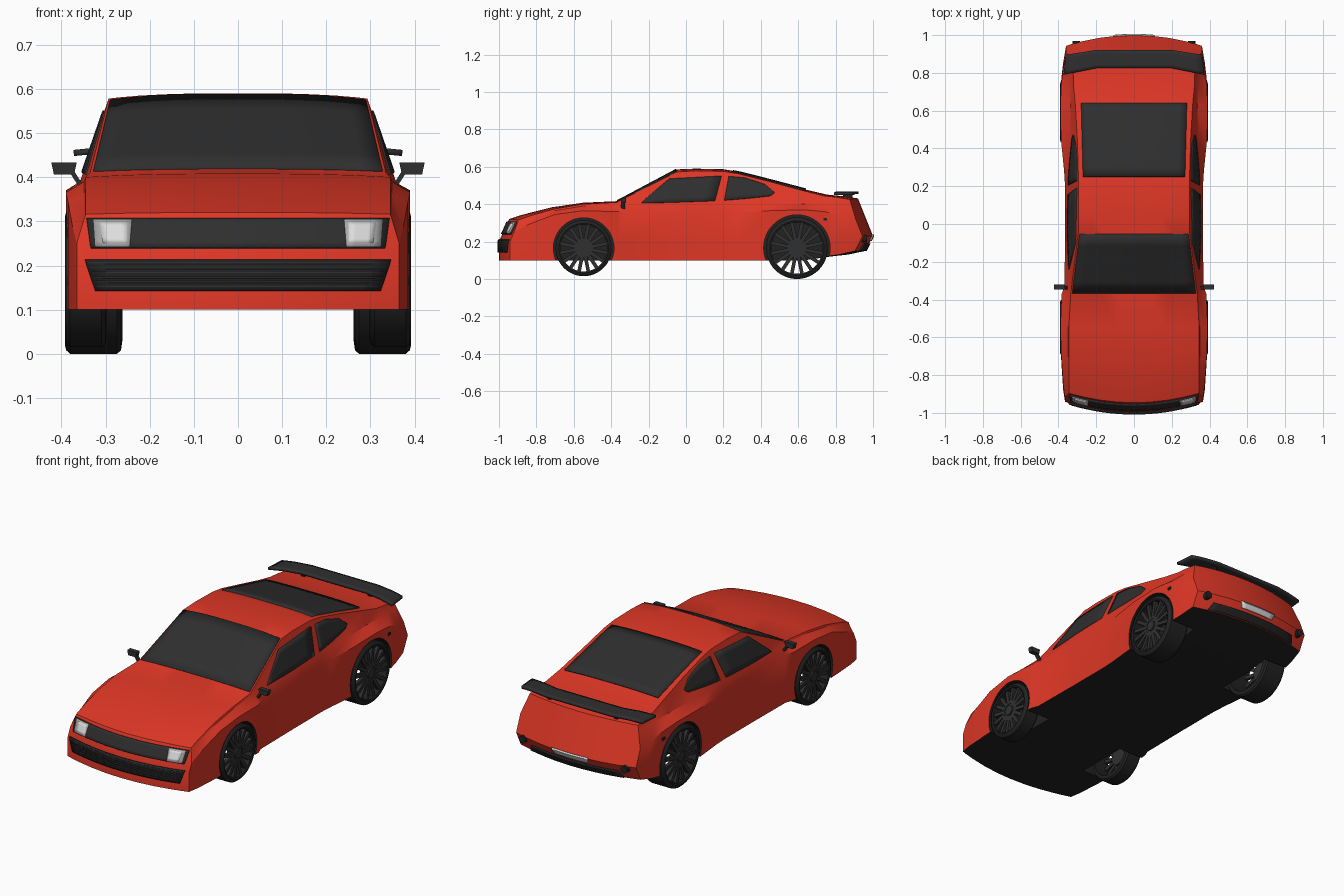
import bpy, bmesh, math
from mathutils import Matrix, Vector

if "Cube" in bpy.data.objects:
    bpy.data.objects.remove(bpy.data.objects["Cube"])


def material(name, rgb):
    m = bpy.data.materials.new(name)
    m.diffuse_color = (*rgb, 1)
    m.use_nodes = True
    m.node_tree.nodes["Principled BSDF"].inputs["Base Color"].default_value = m.diffuse_color
    return m


RED = material("red_paint", (0.74, 0.038, 0.019))
GLASS = material("dark_glass", (0.028, 0.028, 0.028))
BLACK = material("black_trim", (0.016, 0.016, 0.016))
RIM = material("dark_rim", (0.03, 0.03, 0.03))
GREY = material("lamp_grey", (0.42, 0.42, 0.42))
WHITE = material("lens_white", (0.72, 0.72, 0.72))


def finish(name, bm, *mats, angle=25):
    bmesh.ops.recalc_face_normals(bm, faces=bm.faces)
    me = bpy.data.meshes.new(name)
    bm.to_mesh(me)
    bm.free()
    ob = bpy.data.objects.new(name, me)
    bpy.context.collection.objects.link(ob)
    for m in mats:
        me.materials.append(m)
    smooth(ob, angle)
    return ob


def smooth(ob, angle):
    bpy.ops.object.select_all(action='DESELECT')
    bpy.context.view_layer.objects.active = ob
    ob.select_set(True)
    bpy.ops.object.shade_smooth_by_angle(angle=math.radians(angle))


# Body stations: y, half width, bottom, shoulder z, top half width, top z, crown
ST = [(-1.0, .365, .10, .25, .345, .316, .004), (-.93, .375, .10, .29, .345, .337, .006),
      (-.75, .385, .10, .345, .345, .375, .008), (-.55, .39, .10, .365, .345, .40, .008),
      (-.37, .383, .10, .36, .335, .41, .006), (-.33, .368, .10, .36, .33, .430, .007),
      (-.05, .365, .10, .355, .295, .572, .014), (.05, .365, .10, .355, .293, .578, .012),
      (.2, .365, .10, .355, .293, .575, .012), (.28, .37, .10, .355, .295, .563, .01),
      (.45, .387, .10, .365, .30, .52, .01), (.64, .39, .10, .37, .31, .472, .008),
      (.80, .385, .12, .36, .32, .445, .006), (.90, .375, .13, .34, .322, .437, .006),
      (1.0, .36, .15, .32, .325, .425, .006)]
COLS = (0, .25, .5, .75, .92)


def station(y):
    for a, b in zip(ST, ST[1:]):
        if y <= b[0]:
            t = (y - a[0]) / (b[0] - a[0])
            return [p + (q - p) * t for p, q in zip(a, b)]
    return ST[-1]


def warp(x, y, z):
    """Curve the nose and tail in plan and rake them in side view."""
    f = min(1, max(0, (-.6 - y) / .4))
    r = min(1, max(0, (y - .6) / .4))
    bow = .06 * (x / .37) ** 2
    dy = f * (bow + .45 * max(0, z - .2))
    dy -= r * (bow + .4 * max(0, z - .23) + .5 * max(0, .23 - z))
    return Vector((x, y + dy, z))


def mid_z(y):
    return .23 if y > .7 else .2


def build_body():
    bm = bmesh.new()
    rings = []
    for y, w, zb, zs, wt, zt, cr in ST:
        zd = min(.40, zt - .01)
        half = [(w * f, zb) for f in COLS]
        half += [(w, zb), (w, mid_z(y)), (w, zs), (wt + .345 * (zt - zd), zd), (wt, zt)]
        half += [(wt * f, zt + cr * (1 - f ** 3)) for f in reversed(COLS)]
        full = half + [(-x, z) for x, z in half[13:0:-1]]
        rings.append([bm.verts.new(warp(x, y, z)) for x, z in full])
    for a, b in zip(rings, rings[1:]):
        for j in range(28):
            k = (j + 1) % 28
            bm.faces.new((a[j], a[k], b[k], b[j]))
    # nose and tail faces
    for ring, s in ((rings[0], ST[0]), (rings[-1], ST[-1])):
        mid = {5: ring[6], -5: ring[22]}
        for c in range(-4, 5):
            x = math.copysign(s[1] * COLS[abs(c)], c)
            mid[c] = bm.verts.new(warp(x, s[0], mid_z(s[0])))
        for c in range(-5, 5):
            bm.faces.new((ring[c % 28], ring[(c + 1) % 28], mid[c + 1], mid[c]))
            up = [mid[c], mid[c + 1]]
            up += [ring[7], ring[8]] if c == 4 else []
            up += [ring[13 - c], ring[14 - c]]
            up += [ring[20], ring[21]] if c == -5 else []
            bm.faces.new(up)
    bmesh.ops.recalc_face_normals(bm, faces=bm.faces)
    for f in bm.faces:
        f.material_index = 1 if f.normal.z < -.7 else 0
    return finish("body", bm, RED, BLACK)


body = build_body()
WHEELS = (("front", -.547, .165, .15, .095, .162), ("rear", .593, .165, .165, .13, .178))

# Wheel arches
for side in (1, -1):
    for name, y, z, r, width, arch in WHEELS:
        bm = bmesh.new()
        bmesh.ops.create_cone(bm, cap_ends=True, segments=48, radius1=arch, radius2=arch, depth=.25,
                              matrix=Matrix.Translation((side * .365, y, z)) @ Matrix.Rotation(math.pi / 2, 4, 'Y'))
        for f in bm.faces:
            f.material_index = 1
        cutter = finish("arch_cutter", bm, RED, BLACK)
        cutter.hide_render = True
        mod = body.modifiers.new("arch", 'BOOLEAN')
        mod.operation, mod.solver, mod.object = 'DIFFERENCE', 'EXACT', cutter
        bpy.context.view_layer.objects.active = body
        bpy.ops.object.modifier_apply(modifier=mod.name)
        bpy.data.objects.remove(cutter)
smooth(body, 25)


def wheel(name, side, y, z, r, width):
    place = Matrix.Translation((side * .392, y, z)) @ Matrix.Diagonal((-side, 1, 1, 1))
    inner, n = r * .83, 48
    # tyre: closed lathe profile of (depth from outer face, radius)
    prof = [(.004, inner), (0, inner + .008), (.003, r - .008), (.012, r),
            (width - .012, r), (width - .003, r - .008), (width, inner)]
    bm = bmesh.new()
    rings = []
    for i in range(n):
        a = 2 * math.pi * i / n
        rings.append([bm.verts.new(place @ Vector((d, q * math.cos(a), q * math.sin(a)))) for d, q in prof])
    for i in range(n):
        p, q = rings[i], rings[(i + 1) % n]
        for j in range(len(prof)):
            k = (j + 1) % len(prof)
            bm.faces.new((p[j], p[k], q[k], q[j]))
    finish(name + "_tyre", bm, BLACK, angle=35)
    # rim: hub and spokes
    bm = bmesh.new()
    turn = Matrix.Rotation(math.pi / 2, 4, 'Y')
    for rad, d0, depth in ((.05, .012, .03), (.028, .004, .02)):
        bmesh.ops.create_cone(bm, cap_ends=True, segments=24, radius1=rad, radius2=rad, depth=depth,
                              matrix=place @ Matrix.Translation((d0 + depth / 2, 0, 0)) @ turn)
    for i in range(16):
        rot = Matrix.Rotation(2 * math.pi * (i + .5) / 16, 4, 'X')
        length = inner - .035
        bmesh.ops.create_cube(bm, size=1, matrix=place @ rot @ Matrix.Translation((.019, 0, .04 + length / 2))
                              @ Matrix.Diagonal((.018, .019, length, 1)))
    finish(name + "_rim", bm, RIM)


for side, tag in ((1, "left"), (-1, "right")):
    for name, y, z, r, width, arch in WHEELS:
        wheel(f"{name}_{tag}_wheel", side, y, z, r, width)


def panel(name, mat, lower, upper, surf, thick=.009, k=4, rows=5):
    """Thin plate between two polylines, laid onto a surface."""
    def refine(line):
        out = [line[0]]
        for a, b in zip(line, line[1:]):
            out += [tuple(p + (q - p) * i / k for p, q in zip(a, b)) for i in range(1, k + 1)]
        return out
    lo, hi = refine(lower), refine(upper)
    bm = bmesh.new()
    grid = []
    for r in range(rows + 1):
        t = r / rows
        grid.append([bm.verts.new(surf(*(p + (q - p) * t for p, q in zip(a, b)))) for a, b in zip(lo, hi)])
    for g, h in zip(grid, grid[1:]):
        for i in range(len(g) - 1):
            bm.faces.new((g[i], g[i + 1], h[i + 1], h[i]))
    ob = finish(name, bm, mat)
    mod = ob.modifiers.new("thickness", 'SOLIDIFY')
    mod.thickness, mod.offset = thick, 0
    return ob


def on_top(x, y):
    s = station(y)
    f = min(1, abs(x) / s[4])
    return Vector((x, y, s[5] + s[6] * (1 - f ** 3)))


def on_side(side):
    def surf(y, z):
        s = station(y)
        return Vector((side * (s[4] + .345 * (s[5] - z)), y, z))
    return surf


def on_nose(out):
    return lambda x, z: warp(x, -1, z) - Vector((0, out, 0))


def on_tail(x, z):
    return warp(x, 1, z) + Vector((0, .002, 0))


# Windows
panel("windshield", GLASS, [(-.327, -.366), (.327, -.366)], [(-.289, -.052), (.289, -.052)], on_top, k=14)
panel("rear_window", GLASS, [(-.28, .64), (.28, .64)], [(-.27, .25), (.27, .25)], on_top, k=14, rows=8)
for side, tag in ((1, "left"), (-1, "right")):
    panel("front_side_window_" + tag, GLASS, [(-.24, .405), (-.1, .408), (.155, .417)],
          [(-.225, .42), (-.09, .535), (.19, .55)], on_side(side))
    panel("rear_side_window_" + tag, GLASS, [(.205, .42), (.33, .43), (.45, .443), (.47, .458)],
          [(.228, .548), (.315, .54), (.42, .506), (.472, .464)], on_side(side))

# Nose: grilles and headlights
panel("upper_grille", GLASS, [(-.333, .24), (.333, .24)], [(-.342, .306), (.342, .306)], on_nose(.003), k=16)
panel("lower_grille", BLACK, [(-.322, .142), (.322, .142)], [(-.346, .212), (.346, .212)], on_nose(.003), k=16, rows=6)
for i in range(6):
    z = .150 + i * .0105
    w = .318 + i * .004
    panel("grille_bar", GLASS, [(-w, z), (w, z)], [(-w, z + .004), (w, z + .004)], on_nose(.006), thick=.006, k=16, rows=1)
for s in (1, -1):
    panel("headlight", GREY, [(s * .245, .242), (s * .322, .242)], [(s * .24, .302), (s * .326, .302)], on_nose(.006))
    panel("headlight_lens", WHITE, [(s * .25, .25), (s * .305, .25)], [(s * .25, .296), (s * .312, .296)], on_nose(.009))

# Tail: plate, lower diffuser and round lamps
panel("rear_plate", WHITE, [(-.1, .205), (.1, .205)], [(-.11, .236), (.11, .236)], on_tail, k=8)
panel("rear_diffuser", BLACK, [(-.28, .152), (.28, .152)], [(-.26, .19), (.26, .19)], on_tail, k=14)
for s in (1, -1):
    bm = bmesh.new()
    bmesh.ops.create_cone(bm, cap_ends=True, segments=20, radius1=.02, radius2=.02, depth=.03,
                          matrix=Matrix.Translation(on_tail(s * .305, .215)) @ Matrix.Rotation(math.pi / 2, 4, 'X'))
    finish("round_rear_lamp", bm, BLACK)
    bm = bmesh.new()
    bmesh.ops.create_cube(bm, size=1, matrix=Matrix.Translation((s * .385, .745, .32)) @ Matrix.Diagonal((.01, .02, .014, 1)))
    finish("side_marker", bm, BLACK)

# Rear spoiler with two supports
panel("spoiler", GLASS, [(-.372, .79), (-.2, .825), (.2, .825), (.372, .79)],
      [(-.362, .895), (-.2, .922), (.2, .922), (.362, .895)],
      lambda x, y: Vector((x, y, .462 - .1 * max(0, abs(x) - .3))), thick=.014)


def box(bm, centre, size, top=(1, 1)):
    vs = bmesh.ops.create_cube(bm, size=1)['verts']
    for v in vs:
        k = top if v.co.z > 0 else (1, 1)
        v.co = Vector((v.co.x * size[0] * k[0], v.co.y * size[1] * k[1], v.co.z * size[2])) + Vector(centre)
    return vs


for s in (1, -1):
    bm = bmesh.new()
    box(bm, (s * .2, .865, .447), (.02, .05, .03))
    finish("spoiler_support", bm, BLACK)
    # Door mirrors
    bm = bmesh.new()
    box(bm, (s * .394, -.334, .42), (.046, .026, .027), (1.25, 1))
    for v in box(bm, (s * .352, -.337, .395), (.012, .02, .04)):
        v.co.x += s * (.026 if v.co.z > .395 else 0)
    finish("door_mirror", bm, GLASS)
